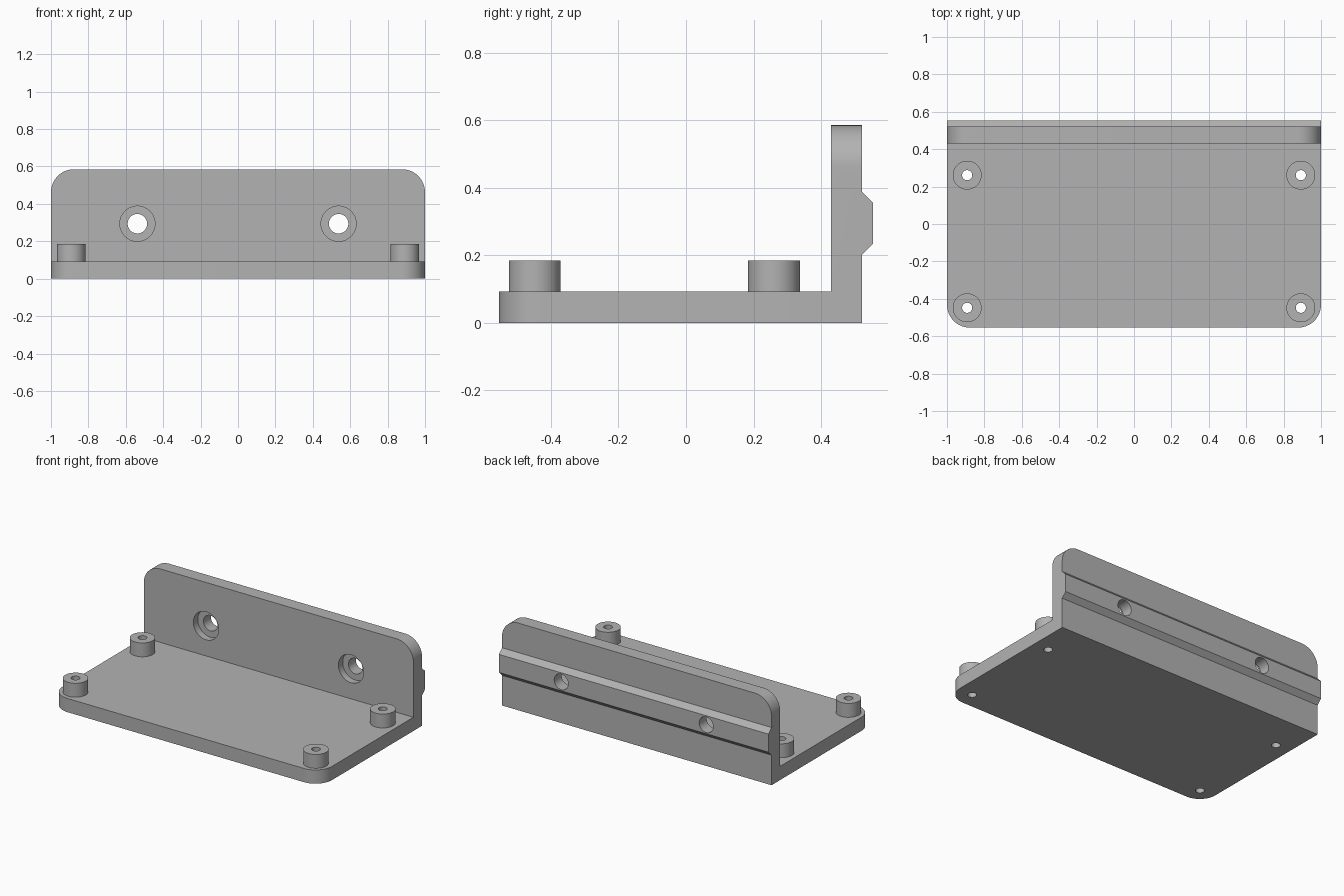
import bpy, bmesh, math
from mathutils import Vector, Matrix

if "Cube" in bpy.data.objects:
    bpy.data.objects.remove(bpy.data.objects["Cube"])

T = 0.092                     # plate thickness
FRONT, BACK = -0.554, 0.522   # plate depth range
HEIGHT, RADIUS = 0.585, 0.123

grey = bpy.data.materials.new("light grey")
grey.use_nodes = True
grey.diffuse_color = (0.45, 0.45, 0.45, 1)
grey.node_tree.nodes["Principled BSDF"].inputs["Base Color"].default_value = (0.45, 0.45, 0.45, 1)


def finish(bm, name):
    bmesh.ops.recalc_face_normals(bm, faces=bm.faces)
    mesh = bpy.data.meshes.new(name)
    bm.to_mesh(mesh)
    bm.free()
    mesh.materials.append(grey)
    obj = bpy.data.objects.new(name, mesh)
    bpy.context.collection.objects.link(obj)
    return obj


def prism(name, points, offset):
    """Extrude a flat outline along an offset vector."""
    bm = bmesh.new()
    face = bm.faces.new([bm.verts.new(p) for p in points])
    new = bmesh.ops.extrude_face_region(bm, geom=[face])["geom"]
    bmesh.ops.translate(bm, vec=Vector(offset),
                        verts=[v for v in new if isinstance(v, bmesh.types.BMVert)])
    return finish(bm, name)


def cylinder(name, radius, start, end):
    a, b = Vector(start), Vector(end)
    bm = bmesh.new()
    turn = (b - a).to_track_quat('Z', 'Y').to_matrix().to_4x4()
    bmesh.ops.create_cone(bm, cap_ends=True, segments=64, radius1=radius, radius2=radius,
                          depth=(b - a).length, matrix=Matrix.Translation((a + b) / 2) @ turn)
    return finish(bm, name)


def rounded_outline(start, end):
    """Rectangle from start to end whose two corners at the end are rounded."""
    s = 1 if end > start else -1
    pts = [(-1, start), (1, start)]
    for k in range(33):
        a = math.pi * (k - (k > 16)) / 32 if k < 17 else math.pi * (k - 1) / 32
        side = 1 if k < 17 else -1
        pts.append((side * (1 - RADIUS) + RADIUS * math.cos(a),
                    end - s * RADIUS + s * RADIUS * math.sin(a)))
        if k == 16:
            pts.append((RADIUS - 1, end))
    return pts


def combine(target, other, operation):
    mod = target.modifiers.new(operation.lower(), 'BOOLEAN')
    mod.operation, mod.object, mod.solver = operation, other, 'EXACT'
    bpy.context.view_layer.objects.active = target
    bpy.ops.object.modifier_apply(modifier=mod.name)
    bpy.data.objects.remove(other)


# Base plate with rounded front corners
bracket = prism("mounting_bracket", [(x, y, 0) for x, y in rounded_outline(BACK, FRONT)], (0, 0, T))

# Upright back wall with rounded top corners
wall = prism("back_wall", [(x, BACK, z) for x, z in rounded_outline(0, HEIGHT)], (0, -T, 0))
combine(bracket, wall, 'UNION')

# Bevelled locating rail along the back
rail_profile = [(BACK - 0.03, 0.202), (BACK, 0.202), (0.554, 0.234),
                (0.554, 0.355), (BACK, 0.387), (BACK - 0.03, 0.387)]
combine(bracket, prism("rail", [(-1, y, z) for y, z in rail_profile], (2, 0, 0)), 'UNION')

# Standoffs with through holes
for x in (-0.892, 0.892):
    for y in (-0.448, 0.261):
        combine(bracket, cylinder("standoff", 0.077, (x, y, T / 2), (x, y, 0.185)), 'UNION')
        combine(bracket, cylinder("standoff_hole", 0.027, (x, y, -0.1), (x, y, 0.3)), 'DIFFERENCE')

# Counterbored screw holes in the wall
for x in (-0.538, 0.538):
    combine(bracket, cylinder("screw_hole", 0.052, (x, 0.3, 0.294), (x, 0.7, 0.294)), 'DIFFERENCE')
    combine(bracket, cylinder("counterbore", 0.094, (x, 0.3, 0.294),
                              (x, BACK - T / 2, 0.294)), 'DIFFERENCE')

# Smooth the round surfaces, keep the edges sharp
bpy.ops.object.select_all(action='DESELECT')
bracket.select_set(True)
bpy.context.view_layer.objects.active = bracket
bpy.ops.object.shade_smooth_by_angle(angle=math.radians(25))
